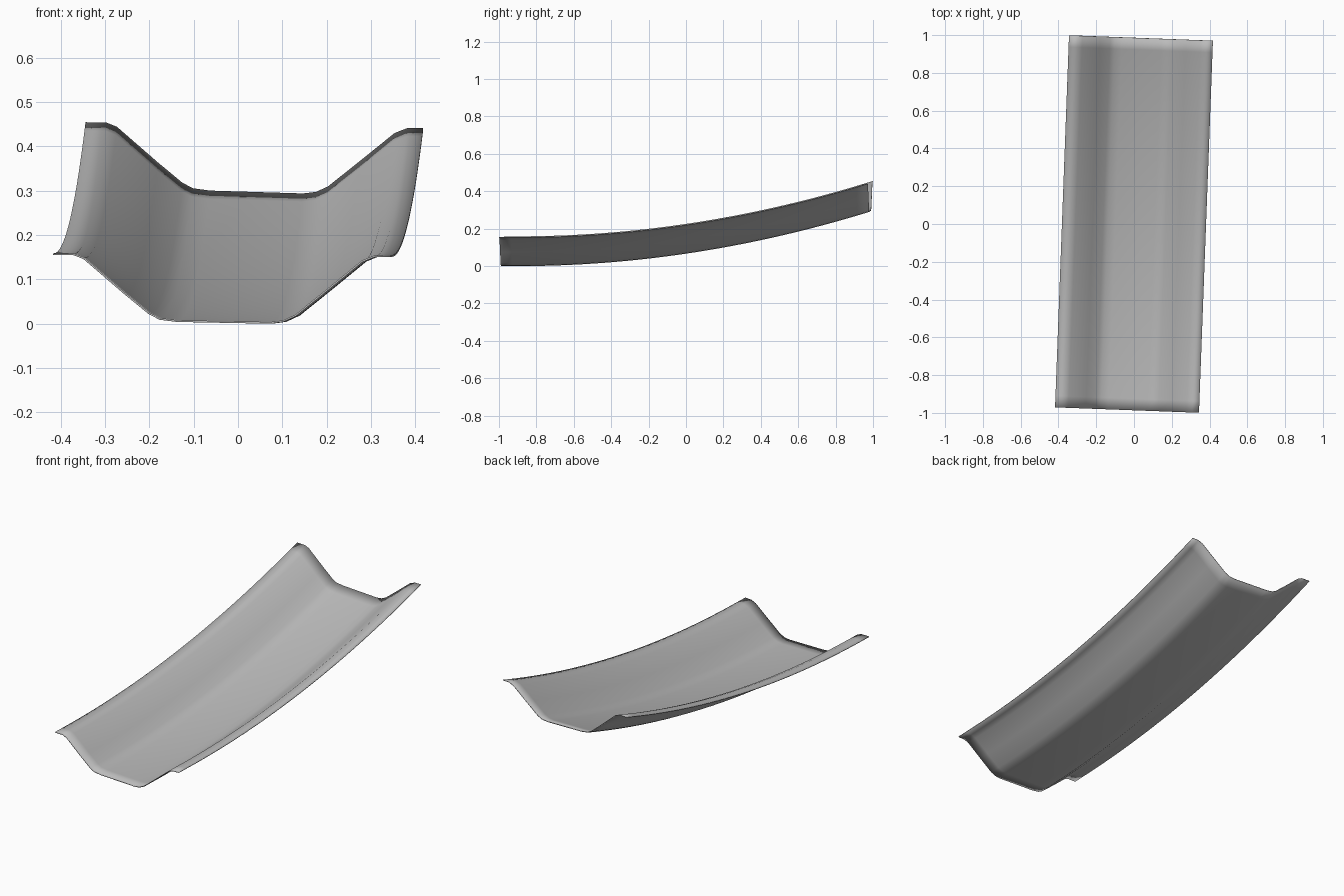
import bpy
import bmesh
import math

if "Cube" in bpy.data.objects:
    bpy.data.objects.remove(bpy.data.objects["Cube"], do_unlink=True)

# Plain grey metal
grey = bpy.data.materials.new("plain grey")
grey.use_nodes = True
colour = (0.5, 0.5, 0.5, 1)
grey.diffuse_color = colour
grey.node_tree.nodes["Principled BSDF"].inputs["Base Color"].default_value = colour

# Cross-section of the trough: lip, sloping wall, flat floor, wall, lip
profile = [(-0.381, 0.155), (-0.335, 0.155), (-0.312, 0.146), (-0.22, 0.067),
           (-0.165, 0.022), (-0.14, 0.009), (-0.1, 0.004), (0.11, 0.0),
           (0.14, 0.004), (0.168, 0.017), (0.24, 0.075), (0.318, 0.139),
           (0.345, 0.15), (0.381, 0.151)]
STEPS = 32
SKEW = 0.0375


def rise(y):
    """Height of the floor along the upward sweep."""
    return 0.082 * (y + 0.9) ** 2 if y > -0.9 else 0.0


# Sweep the section along the length, turned slightly in plan
bm = bmesh.new()
rows = []
for i in range(STEPS + 1):
    along = -0.985 + 1.97 * i / STEPS
    row = []
    for x, z in profile:
        y = along - SKEW * x
        row.append(bm.verts.new((x + SKEW * along, y, z + rise(y))))
    rows.append(row)
for a, b in zip(rows, rows[1:]):
    for j in range(len(profile) - 1):
        bm.faces.new((a[j], a[j + 1], b[j + 1], b[j]))

mesh = bpy.data.meshes.new("curved_trough")
bm.to_mesh(mesh)
bm.free()
mesh.materials.append(grey)
trough = bpy.data.objects.new("curved_trough", mesh)
bpy.context.collection.objects.link(trough)

# Thin sheet thickness, grown inward from the underside
sheet = trough.modifiers.new("sheet thickness", "SOLIDIFY")
sheet.thickness = 0.004
sheet.offset = 1

bpy.context.view_layer.objects.active = trough
trough.select_set(True)
bpy.ops.object.shade_smooth_by_angle(angle=math.radians(40))
